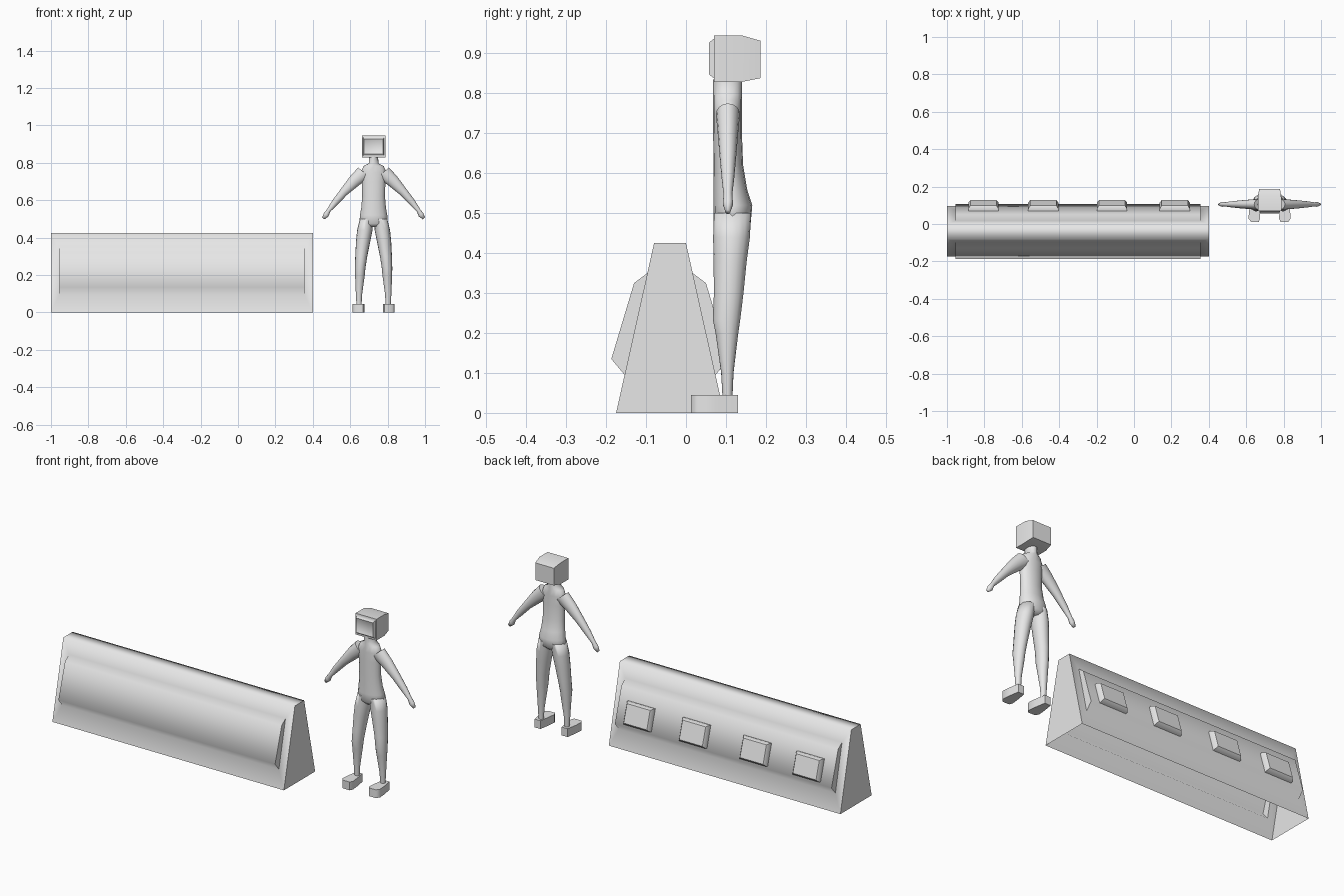
import bpy, bmesh, math
from mathutils import Vector

if "Cube" in bpy.data.objects:
    bpy.data.objects.remove(bpy.data.objects["Cube"])

grey = bpy.data.materials.new("light grey")
grey.diffuse_color = (0.8, 0.8, 0.8, 1)
grey.use_nodes = True
grey.node_tree.nodes["Principled BSDF"].inputs["Base Color"].default_value = grey.diffuse_color

CX = 0.725      # centre line of the figure
SIDES = 16


def finish(name, bm, angle):
    bmesh.ops.remove_doubles(bm, verts=bm.verts, dist=1e-5)
    bmesh.ops.recalc_face_normals(bm, faces=bm.faces)
    me = bpy.data.meshes.new(name)
    bm.to_mesh(me)
    bm.free()
    me.materials.append(grey)
    me.shade_smooth()
    me.set_sharp_from_angle(angle=math.radians(angle))
    ob = bpy.data.objects.new(name, me)
    bpy.context.collection.objects.link(ob)
    return ob


def loft(name, rings, angle=70):
    """Skin a list of point rings and cap both ends."""
    bm = bmesh.new()
    vs = [[bm.verts.new(p) for p in r] for r in rings]
    n = len(vs[0])
    for a, b in zip(vs, vs[1:]):
        for i in range(n):
            j = (i + 1) % n
            bm.faces.new((a[i], a[j], b[j], b[i]))
    bm.faces.new(vs[0])
    bm.faces.new(vs[-1])
    return finish(name, bm, angle)


def oval(c, u, v):
    c, u, v = Vector(c), Vector(u), Vector(v)
    return [c + u * math.cos(t) + v * math.sin(t)
            for t in (2 * math.pi * i / SIDES for i in range(SIDES))]


def level_oval(x, z, rx, y0, y1):
    return oval((x, (y0 + y1) / 2, z), (rx, 0, 0), (0, (y1 - y0) / 2, 0))


# Barrier: open-bottomed hollow wall with a raised panel on each long side
X0, X1, YC, H = -1.0, 0.4, -0.04, 0.425
BOT, TOP = 0.135, 0.04
bm = bmesh.new()


def face(*pts):
    bm.faces.new([bm.verts.new(p) for p in pts])


def wall(z):
    return BOT + (TOP - BOT) * z / H


for s in (-1, 1):
    def pt(x, d, z):
        return (x, YC + s * d, z)
    outer = [pt(X0, BOT, 0), pt(X1, BOT, 0), pt(X1, TOP, H), pt(X0, TOP, H)]
    a, b = X0 + 0.045, X1 - 0.045
    prof = [(wall(0.095), 0.095), (0.147, 0.135), (0.09, 0.325), (wall(0.35), 0.35)]
    inner = [pt(a, *prof[0]), pt(b, *prof[0]), pt(b, *prof[3]), pt(a, *prof[3])]
    for i in range(4):
        j = (i + 1) % 4
        face(outer[i], outer[j], inner[j], inner[i])
    for p, q in zip(prof, prof[1:]):
        face(pt(a, *p), pt(b, *p), pt(b, *q), pt(a, *q))
    for x in (a, b):
        face(*[pt(x, *p) for p in prof])
for x in (X0, X1):
    face((x, YC - BOT, 0), (x, YC + BOT, 0), (x, YC + TOP, H), (x, YC - TOP, H))
face((X0, YC - TOP, H), (X1, YC - TOP, H), (X1, YC + TOP, H), (X0, YC + TOP, H))
finish("barrier", bm, 85)

# Four bevelled pads on the sloping back panel
down = Vector((0, 0.287, -0.958))
out = Vector((0, 0.958, 0.287))
for k, x in enumerate((-0.805, -0.485, -0.118, 0.218)):
    c = Vector((x, 0.086, 0.205))
    rings = []
    for hx, hz, d in ((0.081, 0.06, -0.005), (0.081, 0.06, 0.012), (0.07, 0.05, 0.028)):
        rings.append([c + Vector((sx * hx, 0, 0)) + down * sz * hz + out * d
                      for sx, sz in ((-1, -1), (1, -1), (1, 1), (-1, 1))])
    loft("back_pad_%d" % (k + 1), rings, 50)

# Torso and neck: z, half width, front y, back y
torso = [(0.458, 0.05, 0.085, 0.145), (0.475, 0.076, 0.069, 0.162),
         (0.52, 0.073, 0.069, 0.166), (0.56, 0.066, 0.069, 0.153),
         (0.62, 0.061, 0.069, 0.143), (0.70, 0.063, 0.068, 0.14),
         (0.75, 0.068, 0.068, 0.14), (0.783, 0.054, 0.068, 0.14),
         (0.797, 0.026, 0.068, 0.14), (0.835, 0.024, 0.068, 0.14)]
loft("torso", [level_oval(CX, z, r, f, b) for z, r, f, b in torso], 85)

# Boxy head with raised bezel and recessed screen: y, half width, bottom, top
head = [(0.062, 0.044, 0.854, 0.921), (0.057, 0.051, 0.848, 0.927),
        (0.07, 0.056, 0.838, 0.937), (0.07, 0.063, 0.829, 0.945),
        (0.14, 0.063, 0.829, 0.945), (0.186, 0.056, 0.838, 0.932)]
loft("head", [[(CX - w, y, lo), (CX + w, y, lo), (CX + w, y, hi), (CX - w, y, hi)]
              for y, w, lo, hi in head], 60)

# Limbs, made once for each side
legs = [(0.50, 0.037, 0.036, 0.070, 0.163), (0.44, 0.047, 0.041, 0.068, 0.16),
        (0.38, 0.056, 0.038, 0.069, 0.152), (0.30, 0.066, 0.032, 0.070, 0.144),
        (0.235, 0.072, 0.028, 0.067, 0.136), (0.20, 0.073, 0.026, 0.074, 0.131),
        (0.10, 0.078, 0.017, 0.088, 0.119), (0.03, 0.078, 0.013, 0.092, 0.116)]
arms = [(0.05, 0.748, 0.042, 0.03), (0.10, 0.705, 0.034, 0.026),
        (0.158, 0.645, 0.023, 0.021), (0.205, 0.59, 0.018, 0.016),
        (0.24, 0.546, 0.011, 0.011), (0.253, 0.523, 0.015, 0.013),
        (0.269, 0.503, 0.008, 0.006)]
foot = [(0.058, 0.012), (0.10, 0.012), (0.113, 0.03), (0.109, 0.075),
        (0.10, 0.13), (0.064, 0.13), (0.055, 0.075), (0.05, 0.03)]
for s, side in ((-1, "right"), (1, "left")):
    loft(side + "_leg", [level_oval(CX + s * x, z, r, f, b) for z, x, r, f, b in legs], 85)
    loft(side + "_arm", [oval((CX + s * x, 0.105, z), (s * 0.77 * r, 0, 0.64 * r), (0, w, 0))
                         for x, z, r, w in arms], 85)
    loft(side + "_foot", [[(CX + s * x, y, z) for x, y in foot] for z in (0, 0.045)], 60)
